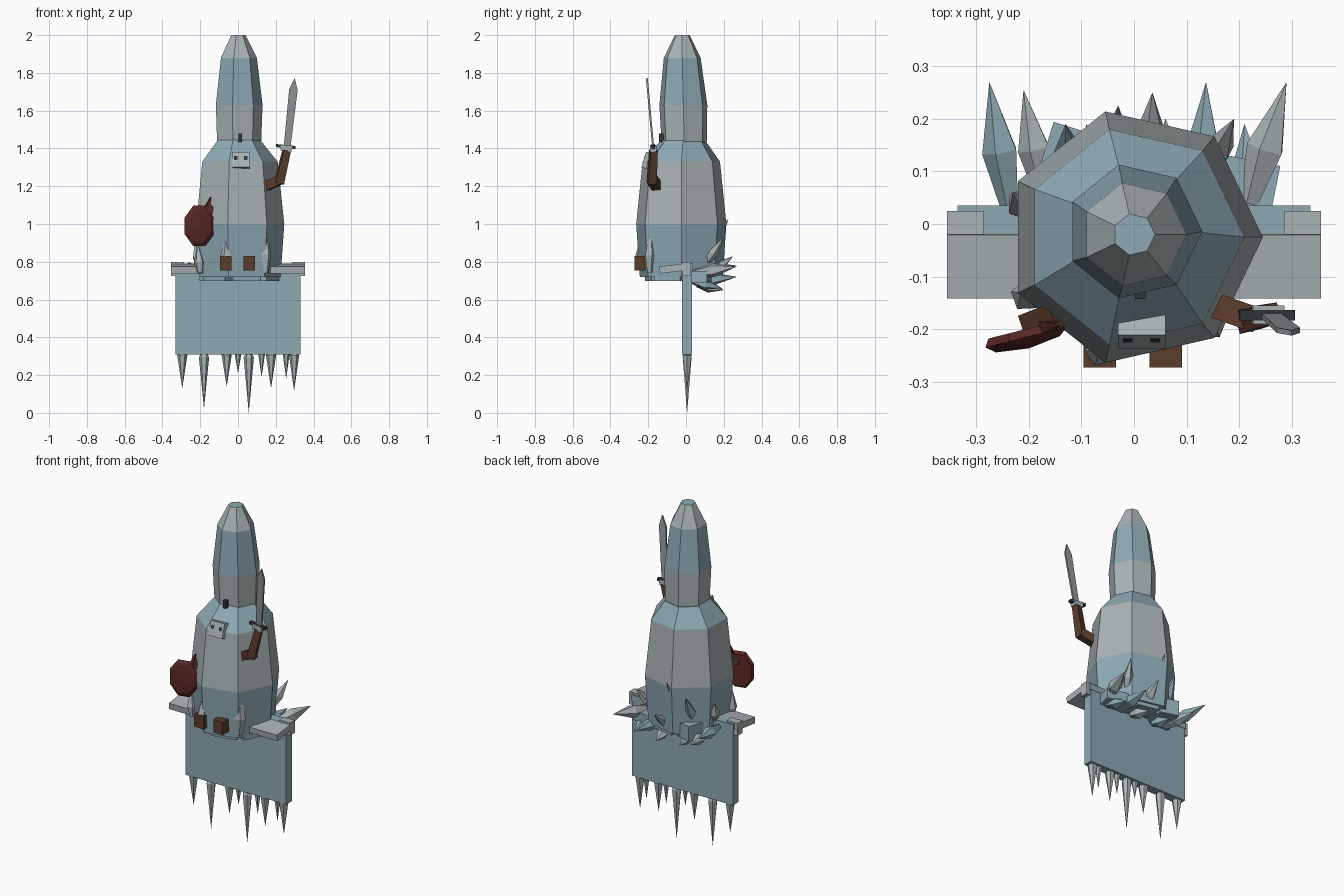
import bpy, bmesh, math
from mathutils import Vector, Matrix, Euler

if "Cube" in bpy.data.objects:
    bpy.data.objects.remove(bpy.data.objects["Cube"])


def material(name, rgb):
    m = bpy.data.materials.new(name)
    m.diffuse_color = (*rgb, 1)
    m.use_nodes = True
    m.node_tree.nodes["Principled BSDF"].inputs["Base Color"].default_value = m.diffuse_color
    return m


ICE = material("ice_blue", (0.27, 0.40, 0.45))
PALE = material("pale_ice", (0.40, 0.45, 0.46))
BROWN = material("brown", (0.10, 0.045, 0.025))
RED = material("dark_red", (0.10, 0.02, 0.018))
STEEL = material("steel", (0.28, 0.31, 0.32))
DARK = material("dark", (0.03, 0.035, 0.04))


def finish(bm, name, mats, matrix):
    bmesh.ops.recalc_face_normals(bm, faces=bm.faces)
    me = bpy.data.meshes.new(name)
    bm.to_mesh(me)
    bm.free()
    for m in mats:
        me.materials.append(m)
    ob = bpy.data.objects.new(name, me)
    ob.matrix_world = matrix
    bpy.context.collection.objects.link(ob)
    return ob


def lathe(name, rings, sides, mats, matrix=Matrix(), bands=None, start=0.0):
    """Loft n-gon rings given as (radius, z, y offset), capped at both ends."""
    bm = bmesh.new()
    loops = []
    for r, z, oy in rings:
        if r == 0:
            loops.append([bm.verts.new((0, oy, z))])
        else:
            loops.append([bm.verts.new((r * math.cos(start + math.tau * i / sides),
                                        oy + r * math.sin(start + math.tau * i / sides), z))
                          for i in range(sides)])
    for k, (a, b) in enumerate(zip(loops, loops[1:])):
        for i in range(sides):
            j = (i + 1) % sides
            quad = [a[i % len(a)], a[j % len(a)], b[j % len(b)], b[i % len(b)]]
            f = bm.faces.new(list(dict.fromkeys(quad)))
            f.material_index = bands[k] if bands else 0
    for end in (loops[0], loops[-1]):
        if len(end) > 2:
            bm.faces.new(end)
    return finish(bm, name, mats, matrix)


def box(name, lo, hi, mat, rot=(0, 0, 0)):
    lo, hi = Vector(lo), Vector(hi)
    bm = bmesh.new()
    bmesh.ops.create_cube(bm, size=1)
    bmesh.ops.scale(bm, vec=hi - lo, verts=bm.verts)
    return finish(bm, name, [mat],
                  Matrix.Translation((lo + hi) / 2) @ Euler(rot).to_matrix().to_4x4())


def along(a, b):
    d = Vector(b) - Vector(a)
    return Matrix.Translation(a) @ d.to_track_quat('Z', 'Y').to_matrix().to_4x4(), d.length


def limb(name, a, b, r0, r1, mat, sides=4):
    m, n = along(a, b)
    return lathe(name, [(r0, 0, 0), (r1, n, 0)], sides, [mat], m, start=math.pi / 4)


def spike(name, base, tip, r, mat, belly=0.35, sides=5):
    m, n = along(base, tip)
    return lathe(name, [(r * 0.5, 0, 0), (r, n * belly, 0), (0, n, 0)], sides, [mat], m)


# Faceted body and tall head
lathe("body", [(0.225, 0.72, -0.025), (0.245, 1.0, -0.025), (0.21, 1.33, -0.025), (0.118, 1.445, -0.015)],
      7, [ICE, PALE], bands=[0, 1, 0])
lathe("head", [(0.115, 1.40, -0.01), (0.123, 1.44, -0.01), (0.13, 1.63, -0.014),
               (0.1, 1.88, -0.02), (0.04, 2.0, -0.02)],
      7, [ICE, PALE], bands=[0, 1, 0, 1])

# Board under the body, with ledges along its top
box("board", (-0.33, -0.02, 0.31), (0.33, 0.033, 0.76), ICE)
box("front_ledge", (-0.355, -0.14, 0.745), (0.355, -0.018, 0.782), PALE, (0.12, 0, 0))
box("back_ledge", (-0.335, -0.02, 0.755), (0.335, 0.035, 0.79), ICE)
for s in (-1, 1):
    box("ledge_end", (s * 0.32 - 0.035, -0.02, 0.725), (s * 0.32 + 0.035, 0.025, 0.80), PALE)

# Ring of blocks under the body
for i in range(7):
    a = math.tau * (i + 0.5) / 7
    c = Vector((0.155 * math.cos(a), -0.02 + 0.135 * math.sin(a), 0.735))
    h = Vector((0.05, 0.075, 0.037))
    box("base_block", c - h, c + h, ICE, (0, 0, a))

# Icicles hanging from the board: x, tip height
for x, z in [(-0.295, 0.13), (-0.18, 0.02), (-0.06, 0.14), (0.0, 0.21), (0.057, 0.0),
             (0.125, 0.19), (0.175, 0.13), (0.255, 0.18), (0.297, 0.115)]:
    spike("icicle", (x, 0.006, 0.325), (x, 0.006, z), 0.027 if z < 0.17 else 0.018, PALE, 0.1, 6)

# Ice crystals fanned around the back: base, tip, radius
crystals = [
    ((-0.235, 0.03, 0.75), (-0.275, 0.27, 0.78), 0.036),
    ((-0.17, 0.05, 0.70), (-0.21, 0.255, 0.72), 0.033),
    ((0.13, 0.04, 0.70), (0.137, 0.27, 0.72), 0.035),
    ((0.22, 0.04, 0.74), (0.29, 0.27, 0.775), 0.038),
    ((0.22, 0.03, 0.70), (0.21, 0.19, 0.66), 0.032),
    ((0.14, 0.10, 0.78), (0.19, 0.20, 0.93), 0.028),
    ((-0.04, 0.08, 0.74), (-0.03, 0.225, 1.03), 0.035),
    ((0.03, 0.10, 0.72), (0.035, 0.25, 0.83), 0.032),
    ((-0.12, 0.08, 0.76), (-0.13, 0.19, 0.95), 0.032),
    ((0.07, 0.06, 0.68), (0.06, 0.20, 0.65), 0.032),
    ((-0.08, 0.06, 0.68), (-0.09, 0.19, 0.66), 0.032),
    ((-0.20, 0.02, 0.77), (-0.23, 0.06, 0.90), 0.03),
]
for i, (b, t, r) in enumerate(crystals):
    spike("back_crystal", b, t, r, (ICE, PALE)[i % 2], 0.45)
box("back_block_right", (0.08, 0.03, 0.69), (0.27, 0.13, 0.75), ICE, (0, 0, -0.2))
box("back_block_left", (-0.17, 0.08, 0.70), (-0.06, 0.18, 0.79), ICE, (0, 0, -0.3))
spike("front_crystal", (-0.065, -0.245, 0.76), (-0.065, -0.235, 0.945), 0.03, PALE)
spike("front_crystal", (0.145, -0.19, 0.74), (0.147, -0.185, 1.015), 0.032, PALE)
spike("side_crystal", (-0.2, -0.14, 0.74), (-0.215, -0.13, 0.9), 0.03, PALE)

# Feet
for x in (-0.065, 0.06):
    box("foot", (x - 0.031, -0.273, 0.755), (x + 0.031, -0.2, 0.83), BROWN)

# Face plate with eyes, and the button above it
box("face_plate", (-0.03, -0.225, 1.29), (0.06, -0.165, 1.375), PALE, (-0.3, 0, 0))
for x in (-0.012, 0.04):
    box("eye", (x - 0.009, -0.222, 1.335), (x + 0.009, -0.20, 1.357), DARK, (-0.3, 0, 0))
box("button", (0.002, -0.143, 1.435), (0.022, -0.11, 1.48), DARK)

# Arm holding the sword
elbow, hand = (0.225, -0.18, 1.235), (0.258, -0.172, 1.39)
limb("sword_upper_arm", (0.14, -0.15, 1.195), elbow, 0.034, 0.034, BROWN)
limb("sword_forearm", (0.217, -0.182, 1.215), hand, 0.032, 0.027, BROWN)
box("sword_hand", (0.225, -0.19, 1.385), (0.285, -0.155, 1.415), PALE, (0, 0.1, 0))
box("sword_guard", (0.2, -0.183, 1.402), (0.305, -0.163, 1.418), DARK, (0, 0.1, 0))

# Flat pointed blade
bm = bmesh.new()
outline = [(-0.018, 0), (0.018, 0), (0.025, 0.31), (0.003, 0.37), (-0.02, 0.31)]
blade = bm.faces.new([bm.verts.new((x, -0.005, z)) for x, z in outline])
out = bmesh.ops.extrude_face_region(bm, geom=[blade], use_keep_orig=True)
bmesh.ops.translate(bm, vec=(0, 0.01, 0),
                    verts=[v for v in out["geom"] if isinstance(v, bmesh.types.BMVert)])
finish(bm, "sword_blade", [STEEL],
       Matrix.Translation((0.26, -0.174, 1.405)) @ Euler((0.09, 0.1, 0)).to_matrix().to_4x4())

# Arm holding the round shield
limb("shield_arm", (-0.14, -0.17, 1.09), (-0.2, -0.19, 1.03), 0.035, 0.03, BROWN)
limb("shield_strap", (-0.145, -0.19, 1.14), (-0.185, -0.2, 1.02), 0.005, 0.03, RED)
facing = Euler((math.pi / 2, 0, 0.22 - 0.5)).to_matrix().to_4x4()
facing = Matrix.Rotation(0.25, 4, 'Z') @ Matrix.Rotation(math.pi / 2, 4, 'X') @ Matrix.Diagonal((0.8, 1.07, 1, 1))
lathe("shield", [(0.095, -0.015, 0), (0.108, 0, 0), (0.085, 0.014, 0), (0, 0.022, 0)], 8, [RED],
      Matrix.Translation((-0.205, -0.215, 0.99)) @ facing, start=math.pi / 8)
